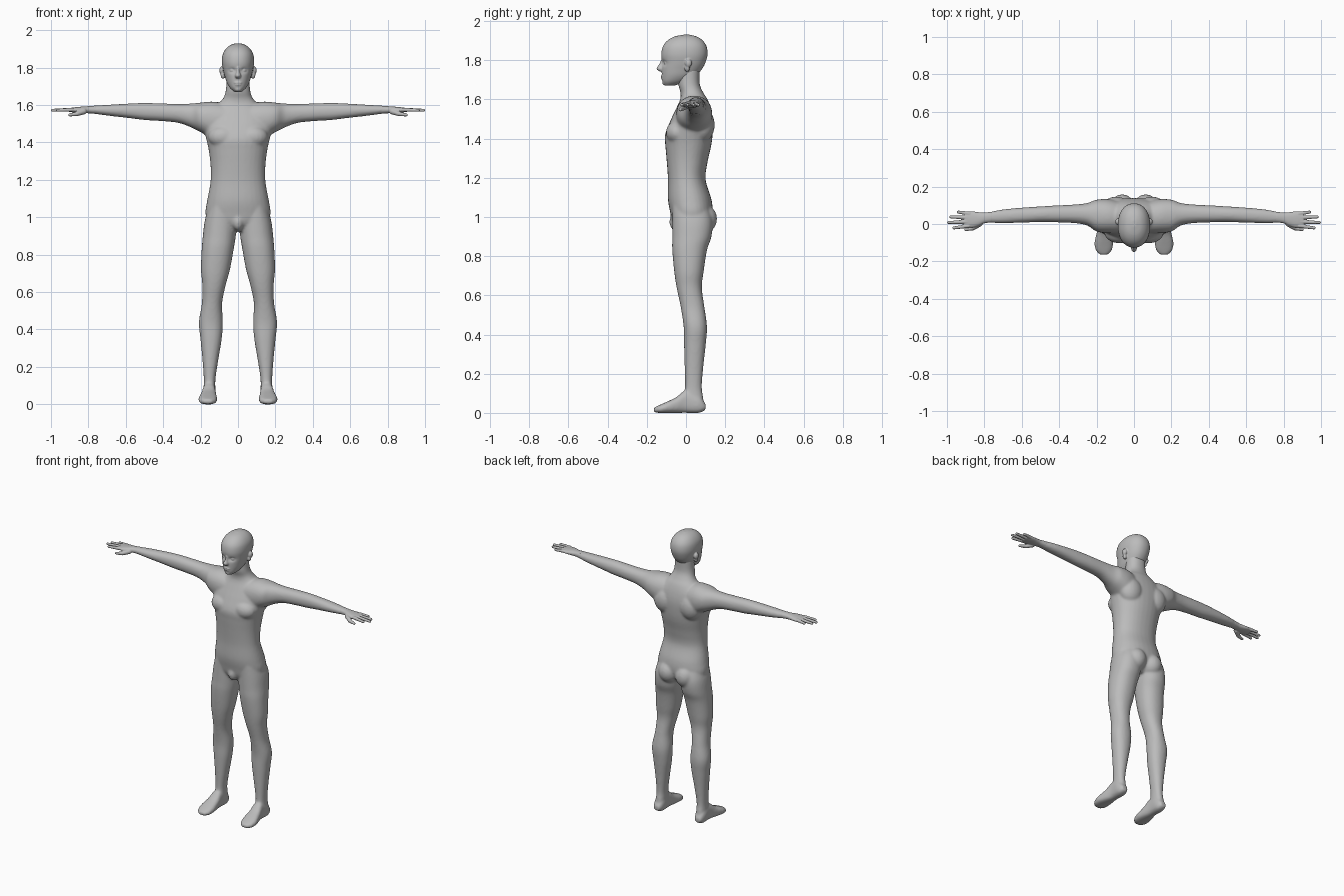
import bpy, bmesh, math
from mathutils import Matrix, Vector

if "Cube" in bpy.data.objects:
    bpy.data.objects.remove(bpy.data.objects["Cube"])

SIDES = (1, -1)
skin = bpy.data.materials.new("plain_grey")
skin.use_nodes = True
GREY = (0.5, 0.5, 0.5, 1)
skin.diffuse_color = GREY
skin.node_tree.nodes["Principled BSDF"].inputs["Base Color"].default_value = GREY

# where (first cross axis, second cross axis, position along) land in x, y, z
AXIS = {
    "x": lambda a, b, t: (t, a, b),
    "y": lambda a, b, t: (a, t, b),
    "z": lambda a, b, t: (a, b, t),
}


def spline(rows, steps=5):
    """Catmull-Rom interpolation between cross-section rows."""
    pts = [rows[0]] + list(rows) + [rows[-1]]
    out = []
    for p0, p1, p2, p3 in zip(pts, pts[1:], pts[2:], pts[3:]):
        for k in range(steps):
            u = k / steps
            out.append([0.5 * (2 * b + (c - a) * u + (2 * a - 5 * b + 4 * c - d) * u * u
                               + (3 * b - a - 3 * c + d) * u ** 3)
                        for a, b, c, d in zip(p0, p1, p2, p3)])
    return out + [list(rows[-1])]


def loft(bm, rows, axis="z", side=1, power=2.2, segments=32):
    """Closed skin through rows of (position, low a, high a, low b, high b)."""
    rings = []
    for t, a0, a1, b0, b1 in spline(rows):
        ring = []
        for i in range(segments):
            ang = math.tau * i / segments
            c, s = math.cos(ang), math.sin(ang)
            c = math.copysign(abs(c) ** (2 / power), c)
            s = math.copysign(abs(s) ** (2 / power), s)
            x, y, z = AXIS[axis]((a0 + a1) / 2 + c * (a1 - a0) / 2,
                                 (b0 + b1) / 2 + s * (b1 - b0) / 2, t)
            ring.append(bm.verts.new((x * side, y, z)))
        rings.append(ring)
    for r, q in zip(rings, rings[1:]):
        for i in range(segments):
            j = (i + 1) % segments
            bm.faces.new((r[i], r[j], q[j], q[i]))
    bm.faces.new(rings[0][::-1])
    bm.faces.new(rings[-1])


def centred(rows):
    """Rows of (position, half width, front, back) for the middle of the figure."""
    return [(t, -w, w, f, b) for t, w, f, b in rows]


def blob(bm, centre, radii, side=1):
    place = Matrix.Translation((centre[0] * side, centre[1], centre[2]))
    bmesh.ops.create_uvsphere(bm, u_segments=20, v_segments=12, radius=1,
                              matrix=place @ Matrix.Diagonal((*radii, 1)))


def finger(bm, start, end, r0, r1, side):
    p, q = (Vector((v[0] * side, v[1], v[2])) for v in (start, end))
    turn = (q - p).to_track_quat("Z", "Y").to_matrix().to_4x4()
    bmesh.ops.create_cone(bm, cap_ends=True, segments=16, radius1=r0, radius2=r1,
                          depth=(q - p).length, matrix=Matrix.Translation((p + q) / 2) @ turn)
    blob(bm, p, (r0,) * 3)
    blob(bm, q, (r1,) * 3)


def finish(bm, name, voxel, smooth):
    """Fuse the overlapping volumes into one smooth skin."""
    bmesh.ops.recalc_face_normals(bm, faces=bm.faces)
    rough = bpy.data.meshes.new(name)
    bm.to_mesh(rough)
    bm.free()
    ob = bpy.data.objects.new(name, rough)
    bpy.context.scene.collection.objects.link(ob)
    remesh = ob.modifiers.new("fuse", "REMESH")
    remesh.mode = "VOXEL"
    remesh.voxel_size = voxel
    soft = ob.modifiers.new("soften", "SMOOTH")
    soft.factor = 0.5
    soft.iterations = smooth
    bpy.context.view_layer.update()
    dg = bpy.context.evaluated_depsgraph_get()
    mesh = bpy.data.meshes.new_from_object(ob.evaluated_get(dg))
    ob.modifiers.clear()
    ob.data = mesh
    mesh.materials.clear()
    mesh.materials.append(skin)
    for p in mesh.polygons:
        p.material_index = 0
        p.use_smooth = True


# Torso and neck
body = bmesh.new()
loft(body, centred([
    (.925, .06, -.04, .08), (.97, .15, -.068, .12), (1.02, .174, -.08, .136),
    (1.09, .165, -.092, .13), (1.19, .147, -.092, .1), (1.28, .147, -.098, .11),
    (1.36, .157, -.105, .128), (1.42, .17, -.107, .136), (1.49, .185, -.08, .138),
    (1.55, .17, -.052, .128), (1.6, .115, -.03, .11), (1.635, .08, -.028, .088),
    (1.68, .065, -.04, .07), (1.76, .06, -.04, .07)]))
blob(body, (0, -.053, .975), (.03, .032, .045))

LEG = [
    (1.06, .02, .155, -.07, .11), (.98, .008, .178, -.07, .135), (.9, .012, .188, -.07, .13),
    (.83, .023, .194, -.07, .107), (.72, .043, .198, -.06, .09), (.64, .065, .191, -.048, .081),
    (.54, .085, .193, -.027, .094), (.44, .081, .209, -.012, .107), (.35, .087, .201, -.01, .101),
    (.24, .105, .19, -.007, .089), (.14, .12, .183, -.005, .081), (.09, .121, .184, -.01, .086),
    (.03, .122, .188, 0, .095)]
FOOT = [
    (.1, .135, .175, .015, .045), (.065, .12, .189, 0, .09), (0, .12, .189, 0, .115),
    (-.05, .115, .2, 0, .08), (-.1, .111, .211, 0, .056), (-.14, .118, .205, 0, .038),
    (-.165, .14, .182, .004, .026)]
ARM = [
    (.04, -.05, .11, 1.42, 1.6), (.13, -.05, .132, 1.42, 1.618), (.2, -.04, .13, 1.455, 1.613),
    (.25, -.008, .112, 1.48, 1.608), (.32, .005, .104, 1.505, 1.606), (.42, .009, .099, 1.515, 1.609),
    (.5, .01, .094, 1.52, 1.611), (.58, .008, .089, 1.53, 1.608), (.7, .005, .078, 1.544, 1.601),
    (.79, .008, .061, 1.556, 1.595), (.82, .012, .058, 1.56, 1.592)]

for side in SIDES:
    loft(body, LEG, "z", side)
    loft(body, FOOT, "y", side, power=2.6)
    loft(body, ARM, "x", side)
    blob(body, (.063, .087, .99), (.068, .072, .075), side)     # buttock
    blob(body, (.08, -.045, 1.43), (.08, .058, .06), side)      # chest muscle
    blob(body, (.095, .08, 1.47), (.08, .067, .09), side)       # shoulder blade
finish(body, "body", .007, 8)

# Head with eye sockets pressed in
head = bmesh.new()
loft(head, centred([
    (1.67, .018, -.108, -.06), (1.69, .042, -.12, 0), (1.72, .06, -.123, .05),
    (1.755, .071, -.124, .082), (1.79, .08, -.122, .1), (1.83, .086, -.126, .11),
    (1.87, .082, -.118, .105), (1.9, .066, -.095, .086), (1.92, .042, -.06, .056),
    (1.93, .012, -.015, .02)]), segments=64)
for v in head.verts:
    if v.co.y < 0:
        off = (abs(v.co.x) - .032) ** 2 + 2 * (v.co.z - 1.785) ** 2
        v.co.y += .013 * math.exp(-off / .00025)
loft(head, centred([
    (1.805, .007, -.126, -.09), (1.78, .009, -.137, -.09),
    (1.757, .017, -.151, -.09), (1.743, .012, -.136, -.09)]))   # nose
blob(head, (0, -.116, 1.719), (.024, .013, .006))               # upper lip
blob(head, (0, -.115, 1.708), (.02, .013, .006))                # lower lip
blob(head, (0, -.106, 1.685), (.02, .015, .013))                # chin
for side in SIDES:
    blob(head, (.031, -.1, 1.785), (.014, .013, .009), side)    # eye
    blob(head, (.086, .012, 1.785), (.014, .018, .022), side)   # upper ear
    blob(head, (.08, .006, 1.76), (.013, .013, .02), side)      # ear lobe
finish(head, "head", .004, 3)

# Hands
PALM = [
    (.76, .008, .066, 1.553, 1.597), (.8, .004, .061, 1.556, 1.594), (.83, -.01, .063, 1.556, 1.592),
    (.87, -.02, .068, 1.559, 1.588), (.905, -.012, .062, 1.564, 1.584)]
FINGERS = [(.885, -.01, .963, -.021), (.89, .012, .992, .008),
           (.89, .034, .98, .038), (.88, .055, .94, .064)]
for side, name in zip(SIDES, ("left_hand", "right_hand")):
    hand = bmesh.new()
    loft(hand, PALM, "x", side)
    for x0, y0, x1, y1 in FINGERS:
        finger(hand, (x0, y0, 1.575), (x1, y1, 1.572), .011, .008, side)
    finger(hand, (.825, .002, 1.566), (.86, -.022, 1.553), .016, .012, side)
    finger(hand, (.86, -.022, 1.553), (.9, -.03, 1.547), .012, .008, side)
    finish(hand, name, .003, 2)
